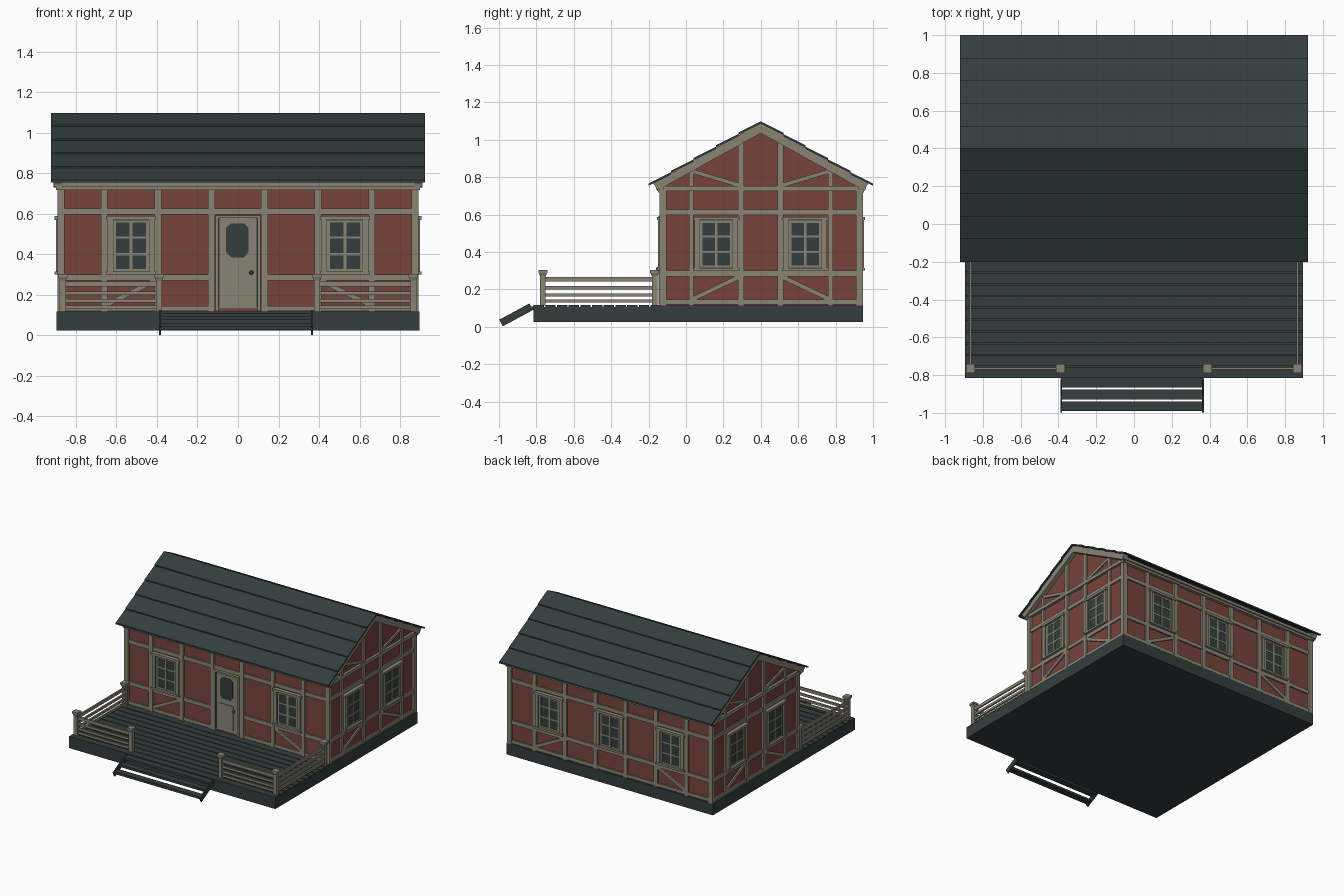
import bpy, bmesh, math
from mathutils import Matrix, Vector

cube = bpy.data.objects.get("Cube")
if cube:
    bpy.data.objects.remove(cube)


def material(name, rgb):
    m = bpy.data.materials.new(name)
    m.use_nodes = True
    m.diffuse_color = (*rgb, 1)
    bsdf = m.node_tree.nodes["Principled BSDF"]
    bsdf.inputs["Base Color"].default_value = (*rgb, 1)
    bsdf.inputs["Roughness"].default_value = 0.8
    return m


SLATE = material("dark slate", (0.034, 0.048, 0.048))
RED = material("brick red", (0.19, 0.056, 0.045))
TIMBER = material("weathered timber", (0.25, 0.235, 0.175))
I = Matrix.Identity(4)
YC = 0.4          # middle of the house in depth
PITCH = 0.567     # roof slope


def finish(name, bm, mat):
    bmesh.ops.recalc_face_normals(bm, faces=bm.faces)
    me = bpy.data.meshes.new(name)
    bm.to_mesh(me)
    bm.free()
    me.materials.append(mat)
    ob = bpy.data.objects.new(name, me)
    bpy.context.collection.objects.link(ob)
    return ob


def box(bm, M, x, y, z):
    """Box from three (low, high) ranges, in the frame M."""
    c = Vector([(a + b) / 2 for a, b in (x, y, z)])
    s = [b - a for a, b in (x, y, z)]
    bmesh.ops.create_cube(bm, size=1, matrix=M @ Matrix.Translation(c) @ Matrix.Diagonal((*s, 1)))


def beam(bm, M, p, q, width, y):
    """Slanted bar between two (x, z) points."""
    (x0, z0), (x1, z1) = p, q
    L = math.hypot(x1 - x0, z1 - z0)
    R = Matrix.Translation(((x0 + x1) / 2, 0, (z0 + z1) / 2)) @ Matrix.Rotation(-math.atan2(z1 - z0, x1 - x0), 4, 'Y')
    box(bm, M @ R, (-L / 2, L / 2), y, (-width / 2, width / 2))


def prism(bm, M, outline, y0, y1):
    """Extrude an (x, z) outline along the depth."""
    ends = [[bm.verts.new(M @ Vector((x, y, z))) for x, z in outline] for y in (y0, y1)]
    for e in ends:
        bm.faces.new(e)
    for i in range(len(outline)):
        j = (i + 1) % len(outline)
        bm.faces.new((ends[0][i], ends[0][j], ends[1][j], ends[1][i]))


def wall_frame(x, y, degrees):
    return Matrix.Translation((x, y, 0)) @ Matrix.Rotation(math.radians(degrees), 4, 'Z')


# In every wall frame x runs to the right, -y points outwards
FRONT = wall_frame(0, -0.125, 0)
BACK = wall_frame(0, 0.928, 180)
RIGHT = wall_frame(0.875, YC, 90)
LEFT = wall_frame(-0.875, YC, -90)
ACROSS = wall_frame(0, 0, 90)     # x is depth, y is -width

# Plinth and deck boards
bm = bmesh.new()
box(bm, I, (-0.895, 0.895), (-0.815, 0.945), (0.025, 0.105))
box(bm, I, (-0.895, 0.895), (-0.14, 0.945), (0.1, 0.115))
finish("plinth", bm, SLATE)
bm = bmesh.new()
step = 0.0625
for i in range(11):
    y = -0.815 + i * step
    box(bm, I, (-0.895, 0.895), (y, y + step - 0.007), (0.1, 0.117))
finish("deck_boards", bm, SLATE)

# Entrance steps
bm = bmesh.new()
for x in (-0.39, 0.36):
    beam(bm, ACROSS, (-0.989, 0.02), (-0.828, 0.107), 0.04, (-x - 0.01, -x))
for i in range(3):
    y = -0.997 + i * 0.063
    z = 0.045 + i * 0.032
    box(bm, I, (-0.385, 0.365), (y + 0.006, y + 0.058), (z - 0.018, z))
finish("entrance_steps", bm, SLATE)

# House body with gables
bm = bmesh.new()
prism(bm, ACROSS, [(-0.125, 0.11), (0.928, 0.11), (0.928, 0.775), (YC, 1.07), (-0.125, 0.775)], -0.875, 0.875)
finish("house_walls", bm, RED)

# Timber framing
RAILS = ((0.12, 0.145), (0.27, 0.3), (0.597, 0.627))
OUT = (-0.015, 0.005)
RAIL_OUT = (-0.011, 0.005)
for name, M in (("front", FRONT), ("back", BACK)):
    bm = bmesh.new()
    for s in (-1, 1):
        for x in (0.13, 0.395, 0.66):
            box(bm, M, (s * x - 0.017, s * x + 0.017), OUT, (0.115, 0.73))
        beam(bm, M, (s * 0.65, 0.15), (s * 0.41, 0.27), 0.024, RAIL_OUT)
        for z in RAILS:
            inner = 0.13 if name == "front" else 0
            box(bm, M, tuple(sorted((s * inner, s * 0.875))), RAIL_OUT, z)
    if name == "front":
        box(bm, M, (-0.13, 0.13), RAIL_OUT, RAILS[2])
    box(bm, M, (-0.905, 0.905), (-0.035, 0.005), (0.735, 0.757))
    box(bm, M, (-0.898, 0.898), (-0.024, 0.005), (0.718, 0.735))
    finish(name + "_timbers", bm, TIMBER)

for name, M in (("right", RIGHT), ("left", LEFT)):
    bm = bmesh.new()
    for s in (-1, 1):
        box(bm, M, (s * 0.105 - 0.016, s * 0.105 + 0.016), OUT, (0.115, 1.0))
        box(bm, M, (s * 0.372 - 0.013, s * 0.372 + 0.013), RAIL_OUT, (0.115, 0.86))
        beam(bm, M, (s * 0.36, 0.15), (s * 0.12, 0.265), 0.024, RAIL_OUT)
        beam(bm, M, (s * 0.36, 0.83), (s * 0.12, 0.758), 0.022, RAIL_OUT)
    for z in RAILS:
        box(bm, M, (-0.525, 0.525), RAIL_OUT, z)
    box(bm, M, (-0.555, 0.555), (-0.02, 0.005), (0.725, 0.752))
    # Barge boards under the roof edge
    for s in (-1, 1):
        prism(bm, M, [(0, 1.092), (s * 0.575, 0.766), (s * 0.55, 0.73), (0, 1.035)], -0.035, 0.005)
    finish(name + "_timbers", bm, TIMBER)

bm = bmesh.new()
for x in (-0.873, 0.873):
    for y in (-0.123, 0.928):
        box(bm, I, (x - 0.018, x + 0.018), (y - 0.018, y + 0.018), (0.115, 0.74))
finish("corner_posts", bm, TIMBER)


# Windows: casing, sash bars and glass
def window(name, M, x):
    W = M @ Matrix.Translation((x, 0, 0))
    bm = bmesh.new()
    for s in (-1, 1):
        box(bm, W, (s * 0.103 - 0.013, s * 0.103 + 0.013), (-0.024, 0), (0.305, 0.58))
        box(bm, W, (s * 0.082 - 0.008, s * 0.082 + 0.008), (-0.016, 0), (0.32, 0.565))
    box(bm, W, (-0.124, 0.124), (-0.03, 0), (0.57, 0.588))
    box(bm, W, (-0.124, 0.124), (-0.03, 0), (0.3, 0.315))
    box(bm, W, (-0.007, 0.007), (-0.015, 0), (0.32, 0.565))
    for z in (0.322, 0.4, 0.483, 0.562):
        box(bm, W, (-0.09, 0.09), (-0.014, 0), (z - 0.006, z + 0.006))
    finish(name + "_frame", bm, TIMBER)
    bm = bmesh.new()
    box(bm, W, (-0.09, 0.09), (-0.012, 0), (0.315, 0.57))
    for s in (-1, 1):
        box(bm, W, (s * 0.0895 - 0.002, s * 0.0895 + 0.002), (-0.018, 0), (0.315, 0.57))
    finish(name + "_glass", bm, SLATE)


for name, M, spots in (("front", FRONT, (-0.5275, 0.5275)), ("back", BACK, (-0.5275, 0, 0.5275)),
                       ("right", RIGHT, (-0.238, 0.238)), ("left", LEFT, (-0.238, 0.238))):
    for i, x in enumerate(spots):
        window(f"{name}_window_{i + 1}", M, x)

# Front door
bm = bmesh.new()
box(bm, FRONT, (-0.1, 0.1), (-0.012, 0), (0.13, 0.58))
for s in (-1, 1):
    box(bm, FRONT, (s * 0.104 - 0.008, s * 0.104 + 0.008), (-0.022, 0), (0.12, 0.59))
box(bm, FRONT, (-0.112, 0.112), (-0.022, 0), (0.578, 0.592))
box(bm, FRONT, (-0.062, 0.055), (-0.016, 0), (0.155, 0.345))
finish("front_door", bm, TIMBER)
bm = bmesh.new()
octagon = [(-0.035, 0.385), (0.03, 0.385), (0.052, 0.41), (0.052, 0.53),
           (0.03, 0.553), (-0.035, 0.553), (-0.06, 0.53), (-0.06, 0.41)]
prism(bm, FRONT, octagon, -0.015, -0.01)
for s in (-1, 1):
    box(bm, FRONT, (s * 0.094 - 0.002, s * 0.094 + 0.002), (-0.014, 0), (0.14, 0.58))
finish("door_glass", bm, SLATE)
bm = bmesh.new()
bmesh.ops.create_uvsphere(bm, u_segments=12, v_segments=8, radius=0.011,
                          matrix=FRONT @ Matrix.Translation((0.066, -0.024, 0.31)))
knob = finish("door_knob", bm, SLATE)
knob.data.shade_smooth()

# Porch railing
bm = bmesh.new()
for s in (-1, 1):
    for x, y in ((s * 0.865, -0.765), (s * 0.39, -0.765), (s * 0.865, -0.168)):
        box(bm, I, (x - 0.015, x + 0.015), (y - 0.015, y + 0.015), (0.115, 0.28))
        bmesh.ops.create_cone(bm, cap_ends=True, segments=4, radius1=0.021, radius2=0.032, depth=0.02,
                              matrix=Matrix.Translation((x, y, 0.28)) @ Matrix.Rotation(math.pi / 4, 4, 'Z'))
        box(bm, I, (x - 0.024, x + 0.024), (y - 0.024, y + 0.024), (0.288, 0.303))
    for z in (0.138, 0.17, 0.208, 0.253):
        h = 0.012 if z > 0.25 else 0.009
        box(bm, I, tuple(sorted((s * 0.39, s * 0.865))), (-0.771, -0.759), (z - h, z + h))
        box(bm, I, (s * 0.865 - 0.006, s * 0.865 + 0.006), (-0.765, -0.168), (z - h, z + h))
finish("porch_railing", bm, TIMBER)

# Roof of overlapping boards
bm = bmesh.new()
for s in (-1, 1):
    for i in range(5):
        a, b = i * 0.12, (i + 1) * 0.12
        za, zb = 1.098 - a * PITCH, 1.098 - b * PITCH
        outline = [(YC + s * a, za), (YC + s * b, zb + 0.008), (YC + s * b, zb - 0.004), (YC + s * a, za - 0.012)]
        prism(bm, ACROSS, outline, -0.922, 0.922)
finish("roof_boards", bm, SLATE)
